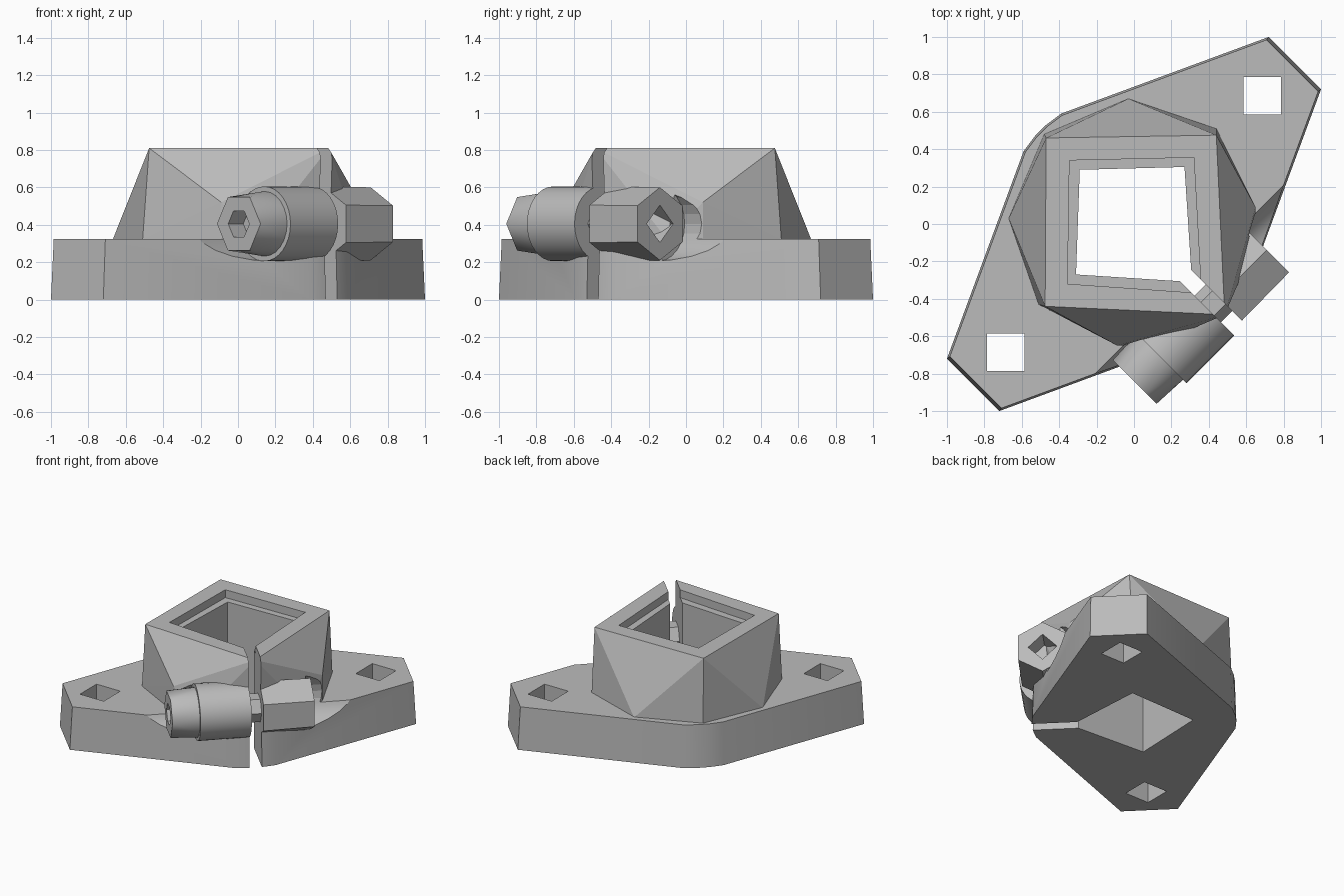
import bpy, bmesh, math
from mathutils import Vector

if "Cube" in bpy.data.objects:
    bpy.data.objects.remove(bpy.data.objects["Cube"])

grey = bpy.data.materials.new("plain grey")
grey.use_nodes = True
colour = (0.5, 0.5, 0.5, 1)
grey.diffuse_color = colour
grey.node_tree.nodes["Principled BSDF"].inputs["Base Color"].default_value = colour

AXIS_U, AXIS_Z = 0.6, 0.405
BASE_TOP, TOP = 0.325, 0.81
cutters = []


def diagonal(u, v, z):
    """u runs out along the split corner, v along the bolt."""
    s = math.sqrt(0.5)
    return Vector(((u + v) * s, (v - u) * s, z))


def hull(name, points):
    bm = bmesh.new()
    for p in points:
        bm.verts.new(p)
    res = bmesh.ops.convex_hull(bm, input=bm.verts[:])
    junk = {g for g in res["geom_interior"] + res["geom_unused"]
            if isinstance(g, bmesh.types.BMVert)}
    bmesh.ops.delete(bm, geom=list(junk), context="VERTS")
    bmesh.ops.dissolve_limit(bm, angle_limit=0.01, verts=bm.verts[:], edges=bm.edges[:])
    bmesh.ops.recalc_face_normals(bm, faces=bm.faces[:])
    mesh = bpy.data.meshes.new(name)
    bm.to_mesh(mesh)
    bm.free()
    mesh.materials.append(grey)
    ob = bpy.data.objects.new(name, mesh)
    bpy.context.collection.objects.link(ob)
    return ob


def level(outline, z):
    return [(x, y, z) for x, y in outline]


def ring(v, r, sides, turn=0):
    angles = [math.tau * (i + turn) / sides for i in range(sides)]
    return [diagonal(AXIS_U + r * math.cos(a), v, AXIS_Z + r * math.sin(a)) for a in angles]


def cutter(name, points):
    ob = hull(name, points)
    ob.hide_render = True
    cutters.append(ob)
    return ob


def select(ob):
    bpy.ops.object.select_all(action="DESELECT")
    ob.select_set(True)
    bpy.context.view_layer.objects.active = ob


def cut(ob, tools):
    select(ob)
    for tool in tools:
        mod = ob.modifiers.new("cut", "BOOLEAN")
        mod.operation, mod.solver, mod.object = "DIFFERENCE", "EXACT", tool
        bpy.ops.object.modifier_apply(modifier=mod.name)


def smooth(ob, degrees):
    select(ob)
    bpy.ops.object.shade_smooth_by_angle(angle=math.radians(degrees))


# Cutters: square bore, rim recess, split, bolt clearance and screw holes
bore_outline = [(-0.29, 0.29), (0.27, 0.305), (0.31, -0.31), (-0.31, -0.27)]
rim_outline = [(-0.345, 0.34), (0.32, 0.355), (0.36, -0.37), (-0.355, -0.32)]
bore = cutter("bore_cutter", level(bore_outline, -0.1) + level(bore_outline, 1))
recess = cutter("recess_cutter", level(rim_outline, TOP - 0.06) + level(rim_outline, 1))
split = cutter("split_cutter", [diagonal(u, v, z) for u in (0.3, 1.1)
                                for v in (-0.043, 0.043) for z in (-0.1, 1)])
clearance = [cutter("clearance_cutter", ring(s * 0.39, 0.2, 24) + ring(s, 0.2, 24))
             for s in (-1, 1)]
holes = [cutter("hole_cutter", [(c + dx, c + dy, z) for dx in (-0.1, 0.1)
                                for dy in (-0.1, 0.1) for z in (-0.1, 0.5)])
         for c in (-0.685, 0.685)]

# Base flange, the same after half a turn
half = [(0.72, 1), (1, 0.72), (0.62, -0.31), (0.59, -0.39),
        (0.53, -0.47), (0.47, -0.53), (0.39, -0.59), (0.31, -0.62)]
outline = half + [(-x, -y) for x, y in half]
inset = [(x * 0.985, y * 0.985) for x, y in outline]
base = hull("base_flange", level(outline, 0) + level(inset, BASE_TOP))
cut(base, [bore, split] + clearance + holes)
smooth(base, 20)

# Tapered square collar
foot = [(-0.03, 0.67), (0.44, 0.51), (0.65, 0.09), (0.65, -0.1), (0.47, -0.47),
        (0.1, -0.65), (-0.09, -0.65), (-0.51, -0.43), (-0.67, 0.03), (-0.48, 0.48)]
lip = [(-0.47, 0.46), (0.44, 0.475), (0.485, -0.485), (-0.475, -0.44)]
shoulders = [(-0.09, -0.65, 0.52), (0.65, 0.09, 0.52)]
collar = hull("collar", level(foot, BASE_TOP - 0.005) + level(lip, TOP) + shoulders)
cut(collar, [bore, recess, split] + clearance)

# Bolt sleeve and nose on one side of the split, nut on the other
sleeve = hull("bolt_sleeve", ring(-0.403, 0.2, 32) + ring(-0.043, 0.2, 32))
smooth(sleeve, 30)

nose = hull("bolt_head", ring(-0.594, 0.165, 6) + ring(-0.39, 0.175, 24))
socket = cutter("socket_cutter", ring(-0.7, 0.08, 6) + ring(-0.48, 0.08, 6))
cut(nose, [socket])
smooth(nose, 25)

nut = hull("clamp_nut", ring(0.043, 0.2, 6, 0.5) + ring(0.403, 0.195, 6, 0.5))
nut_hole = cutter("nut_hole_cutter", ring(0.25, 0.1, 4) + ring(0.6, 0.1, 4))
cut(nut, [nut_hole])

# Hexagonal shank across the split
hull("bolt_shank", ring(-0.06, 0.1, 6) + ring(0.06, 0.1, 6))

for tool in cutters:
    bpy.data.objects.remove(tool)
